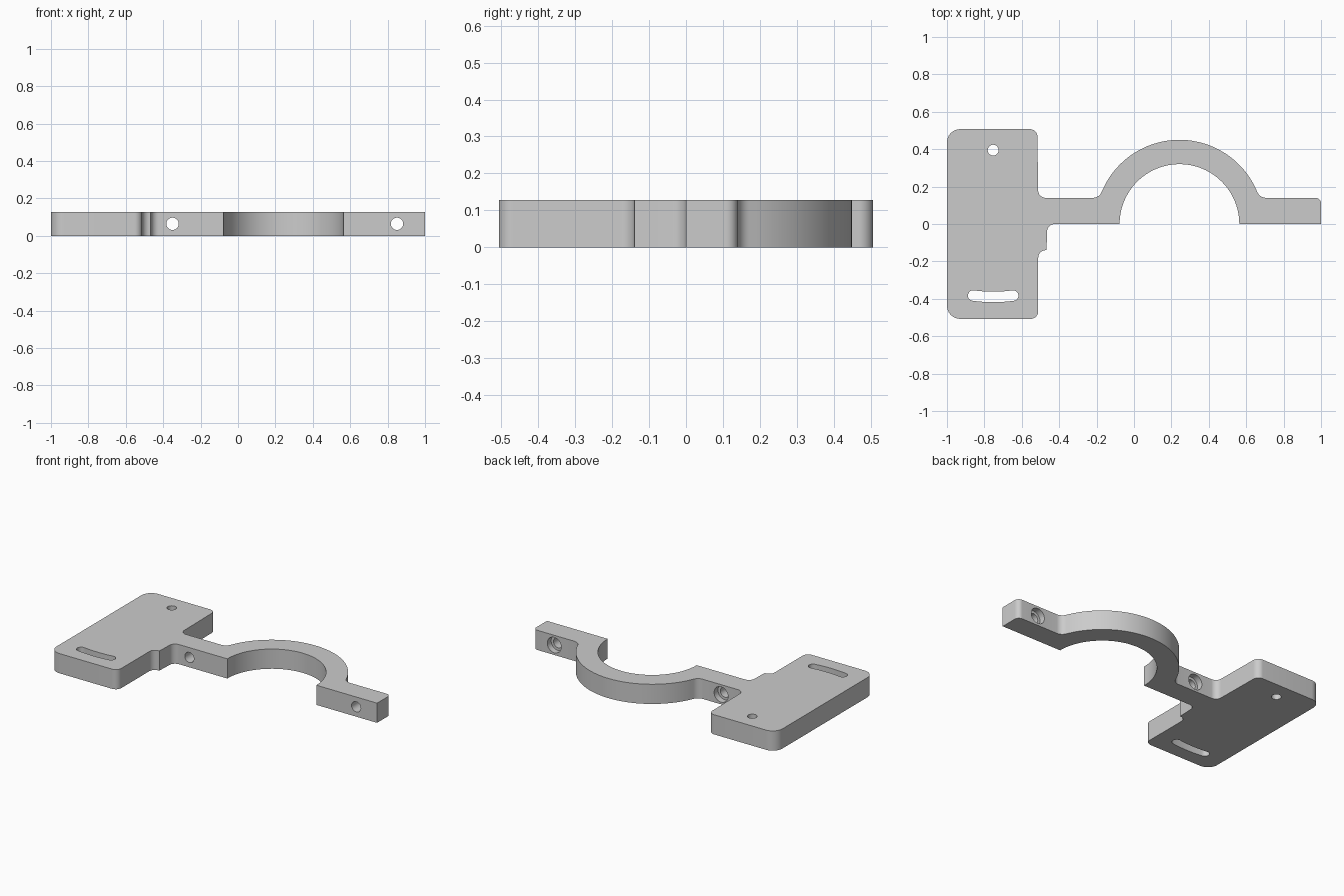
import bpy
import bmesh
from math import pi, sin, cos, asin, radians
from mathutils import Vector

default_cube = bpy.data.objects.get("Cube")
if default_cube:
    bpy.data.objects.remove(default_cube, do_unlink=True)

THICK = 0.128
BAR = 0.14                      # depth of the clamp bar
RING_X, INNER, OUTER = 0.243, 0.32, 0.45
BLEND = 0.05                    # fillet between ring and bar
BOLTS = (-0.35, 0.85)
BOLT_R, BORE_R, BORE_DEPTH = 0.033, 0.05, 0.04

grey = bpy.data.materials.new("plain grey")
grey.use_nodes = True
grey.diffuse_color = (0.6, 0.6, 0.6, 1)
grey.node_tree.nodes["Principled BSDF"].inputs["Base Color"].default_value = (0.6, 0.6, 0.6, 1)

bm = bmesh.new()


def arc(cx, cy, r, start, end, n):
    """Points along an arc, as sharp (x, y, 0) corners."""
    angles = [start + (end - start) * i / n for i in range(n + 1)]
    return [(cx + r * cos(a), cy + r * sin(a), 0) for a in angles]


def rounded(corners, n=8):
    """Turn (x, y, radius) corners into an outline with round corners."""
    points = []
    for i, (x, y, r) in enumerate(corners):
        p = Vector((x, y))
        if r == 0:
            points.append(p)
            continue
        u = (Vector(corners[i - 1][:2]) - p).normalized()
        v = (Vector(corners[(i + 1) % len(corners)][:2]) - p).normalized()
        half = u.angle(v) / 2
        centre = p + (u + v).normalized() * r / sin(half)
        reach = r * cos(half) / sin(half)
        first, last = p + u * reach - centre, p + v * reach - centre
        points += [centre + first.lerp(last, k / n).normalized() * r for k in range(n + 1)]
    return points


def flat_loop(points, z):
    return [bm.verts.new((p[0], p[1], z)) for p in points]


def bolt_loop(x, y, r):
    """Circle of vertices around a bolt axis."""
    return [bm.verts.new((p[0], y, p[1])) for p in arc(x, THICK / 2, r, 0, 2 * pi, 32)[:-1]]


def pairs(loop):
    return zip(loop, loop[1:] + loop[:1])


def band(first, second):
    """Wall of quads between two matching loops."""
    for (a, b), (c, d) in zip(pairs(first), pairs(second)):
        bm.faces.new((a, b, d, c))


def fill(*loops):
    """Flat face inside the first loop, with the other loops as holes."""
    edges = [bm.edges.get(pair) or bm.edges.new(pair) for loop in loops for pair in pairs(loop)]
    bmesh.ops.triangle_fill(bm, edges=edges, use_beauty=True)


# Bracket outline: mounting plate, bar and half ring
tilt = asin((BAR + BLEND) / (OUTER + BLEND))
offset = (OUTER + BLEND) * cos(tilt)
corners = [(-1, -0.507, 0.07), (-0.512, -0.507, 0.04), (-0.512, -BAR, 0.04),
           (-0.468, -BAR, 0), (-0.463, 0, 0.04)]
corners += arc(RING_X, 0, INNER, pi, 0, 48)
corners += [(1, 0, 0), (1, BAR, 0.03)]
corners += arc(RING_X + offset, BAR + BLEND, BLEND, -pi / 2, tilt - pi, 8)
corners += arc(RING_X, 0, OUTER, tilt, pi - tilt, 48)[1:-1]
corners += arc(RING_X - offset, BAR + BLEND, BLEND, -tilt, -pi / 2, 8)
corners += [(-0.512, BAR, 0.04), (-0.517, 0.507, 0.04), (-1, 0.507, 0.07)]
outline = rounded(corners)

# Pivot hole and the curved slot that swings about it
px, py, swing, half_width, spread = -0.753, 0.395, 0.785, 0.028, 0.137
low, high = -pi / 2 - spread, -pi / 2 + spread
pivot = arc(px, py, 0.029, 0, 2 * pi, 32)[:-1]
slot = arc(px, py, swing + half_width, low, high, 16)
slot += arc(px + swing * cos(high), py + swing * sin(high), half_width, high, high + pi, 10)[1:-1]
slot += arc(px, py, swing - half_width, high, low, 16)
slot += arc(px + swing * cos(low), py + swing * sin(low), half_width, low + pi, low + 2 * pi, 10)[1:-1]

# Top and bottom faces, and the walls of the two vertical holes
bottom = [flat_loop(points, 0) for points in (outline, pivot, slot)]
top = [flat_loop(points, THICK) for points in (outline, pivot, slot)]
fill(*bottom)
fill(*top)
for lower, upper in zip(bottom[1:], top[1:]):
    band(lower, upper)

# Bolt holes through the bar, counterbored from the back
mouths = {}
for x in BOLTS:
    front, step = bolt_loop(x, 0, BOLT_R), bolt_loop(x, BAR - BORE_DEPTH, BOLT_R)
    shoulder, back = bolt_loop(x, BAR - BORE_DEPTH, BORE_R), bolt_loop(x, BAR, BORE_R)
    band(front, step)
    band(step, shoulder)
    band(shoulder, back)
    mouths[x] = (front, back)

# Outer walls, pierced where a bolt passes through
for (a, b), (c, d) in zip(pairs(bottom[0]), pairs(top[0])):
    bolts = [x for x in BOLTS if min(a.co.x, b.co.x) < x < max(a.co.x, b.co.x)]
    if bolts:
        fill([a, b, d, c], mouths[bolts[0]][a.co.y > BAR / 2])
    else:
        bm.faces.new((a, b, d, c))

bmesh.ops.recalc_face_normals(bm, faces=bm.faces[:])
if bm.calc_volume(signed=True) < 0:
    bmesh.ops.reverse_faces(bm, faces=bm.faces[:])

mesh = bpy.data.meshes.new("clamp_bracket")
bm.to_mesh(mesh)
bm.free()
mesh.materials.append(grey)
bracket = bpy.data.objects.new("clamp_bracket", mesh)
bpy.context.scene.collection.objects.link(bracket)

bpy.ops.object.select_all(action="DESELECT")
bpy.context.view_layer.objects.active = bracket
bracket.select_set(True)
bpy.ops.object.shade_smooth_by_angle(angle=radians(30))
